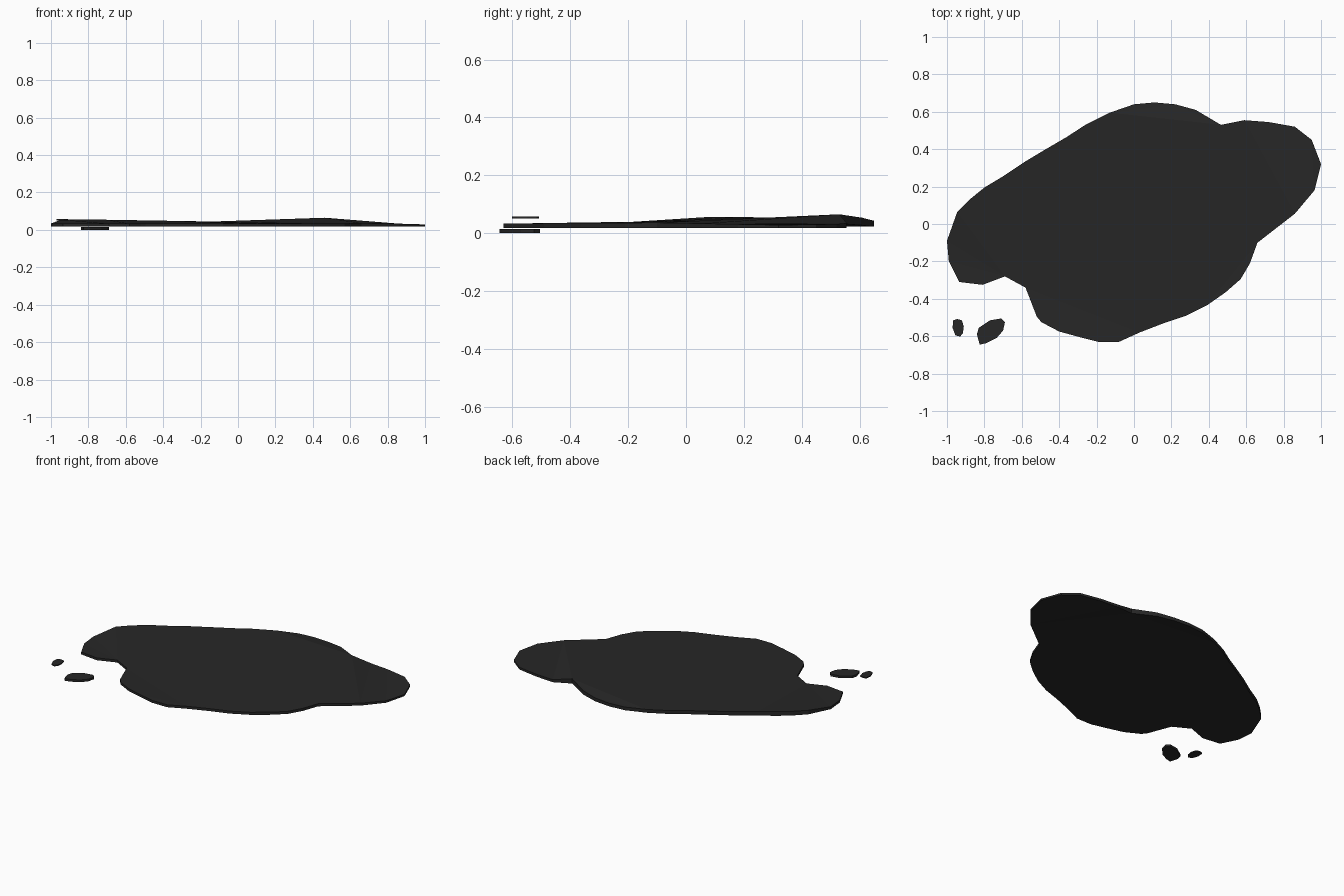
import bpy, bmesh

if "Cube" in bpy.data.objects:
    bpy.data.objects.remove(bpy.data.objects["Cube"])

oil = bpy.data.materials.new("dark_liquid")
oil.diffuse_color = (0.02, 0.02, 0.02, 1)
oil.use_nodes = True
oil.node_tree.nodes["Principled BSDF"].inputs["Base Color"].default_value = oil.diffuse_color


def slab(name, outline, tops, bottoms):
    """Thin flat-shaded sheet from a plan outline with a top and bottom height per corner."""
    bm = bmesh.new()
    top = [bm.verts.new((x, y, z)) for (x, y), z in zip(outline, tops)]
    low = [bm.verts.new((x, y, z)) for (x, y), z in zip(outline, bottoms)]
    n = len(outline)
    caps = [bm.faces.new(top), bm.faces.new(low)]
    for i in range(n):
        j = (i + 1) % n
        bm.faces.new((top[i], low[i], low[j], top[j]))
    bmesh.ops.triangulate(bm, faces=caps, ngon_method='BEAUTY')
    bmesh.ops.recalc_face_normals(bm, faces=bm.faces)
    mesh = bpy.data.meshes.new(name)
    bm.to_mesh(mesh)
    bm.free()
    mesh.materials.append(oil)
    obj = bpy.data.objects.new(name, mesh)
    bpy.context.collection.objects.link(obj)


def rim_height(i, keys):
    """Interpolate the rim height between keyed corners."""
    for (a, za), (b, zb) in zip(keys, keys[1:]):
        if a <= i <= b:
            return za + (zb - za) * (i - a) / (b - a)


# Main puddle, clockwise from the back
puddle = [(.11, .65), (.22, .64), (.33, .61), (.465, .53), (.59, .555), (.72, .545),
          (.86, .52), (.95, .45), (1, .32), (.965, .18), (.86, .055), (.66, -.10),
          (.62, -.21), (.57, -.295), (.49, -.365), (.39, -.435), (.28, -.49),
          (.16, -.53), (.03, -.58), (-.08, -.63), (-.19, -.63), (-.29, -.605),
          (-.40, -.575), (-.495, -.525), (-.52, -.495), (-.58, -.34), (-.69, -.28),
          (-.81, -.325), (-.935, -.31), (-.99, -.20), (-1, -.09), (-.945, .065),
          (-.88, .13), (-.80, .195), (-.70, .255), (-.58, .335), (-.48, .395),
          (-.36, .465), (-.26, .53), (-.13, .595), (0, .64)]
keys = [(0, .043), (1, .045), (2, .053), (3, .065), (4, .035), (8, .028), (11, .036),
        (19, .033), (29, .033), (30, .034), (31, .055), (33, .056), (40, .043)]
tops = [rim_height(i, keys) for i in range(len(puddle))]
slab("puddle", puddle, tops, [.017 + max(0, z - .033) * .5 for z in tops])

# Two stray drops
large = [(-.84, -.59), (-.83, -.555), (-.77, -.515), (-.71, -.505), (-.69, -.525),
         (-.70, -.57), (-.735, -.61), (-.79, -.637), (-.825, -.645)]
slab("large_drop", large, [.015] * 9, [0] * 9)
small = [(-.97, -.555), (-.967, -.515), (-.945, -.508), (-.92, -.515), (-.91, -.55),
         (-.915, -.585), (-.93, -.602), (-.955, -.595)]
slab("small_drop", small, [.057] * 8, [.05] * 8)
